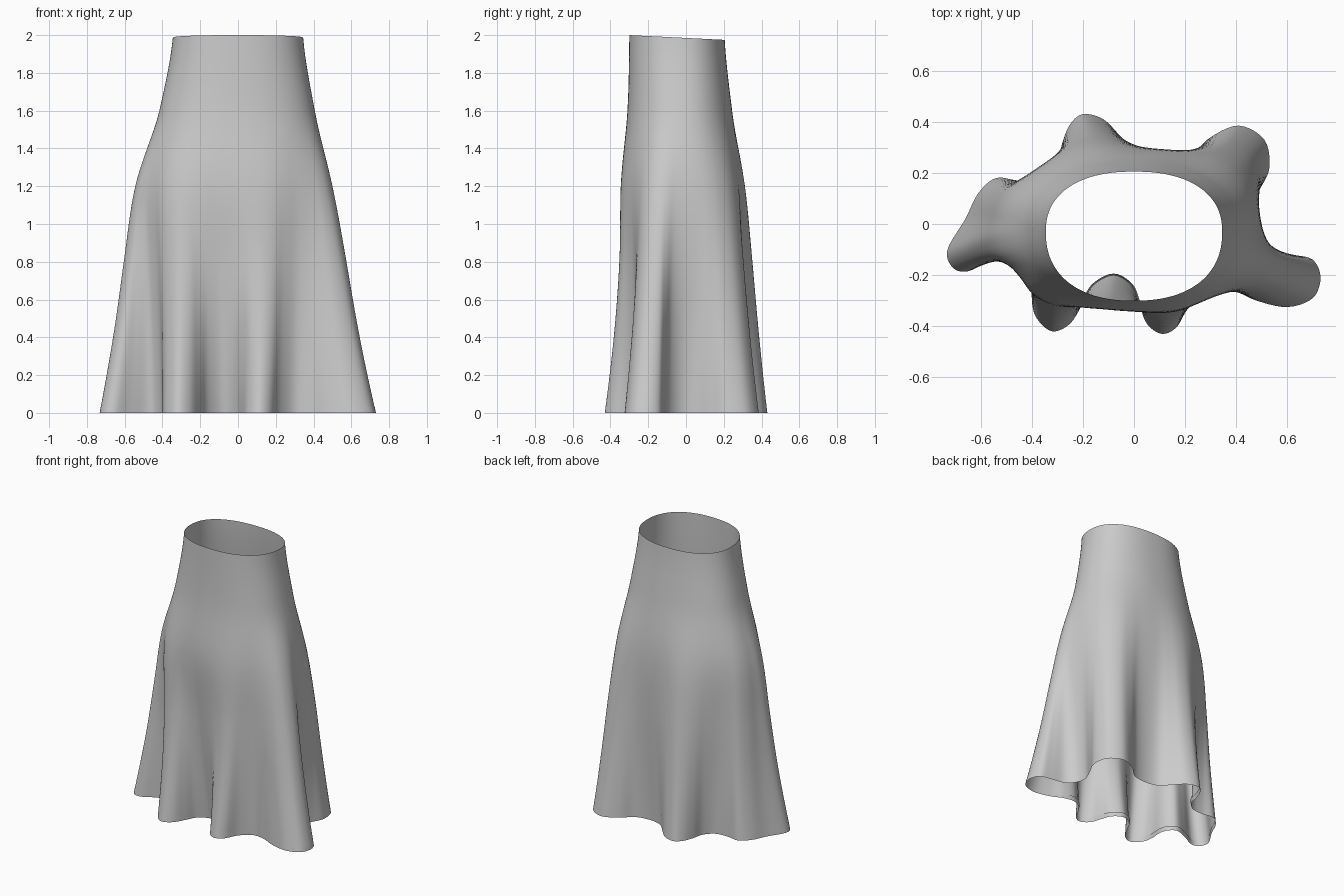
import bpy
import bmesh
import math
from mathutils import Vector

cube = bpy.data.objects.get("Cube")
if cube:
    bpy.data.objects.remove(cube, do_unlink=True)

# Hem outline seen from above, counterclockwise, in hundredths of a unit
HEM = [
    (73, -21), (70, -14), (62, -12), (52, -10), (46, -4), (45, 4), (49, 13),
    (53, 22), (51, 33), (41, 38.5), (30, 34), (22, 27), (12, 25), (2, 27),
    (-5, 34), (-12, 41), (-20, 43), (-25, 39), (-28, 32), (-30, 24),
    (-36, 18), (-45, 17), (-54, 18), (-61, 12), (-66, 2), (-73, -10),
    (-71, -17), (-65, -18.5), (-56, -14), (-46, -11), (-40, -18), (-40, -30),
    (-38, -37), (-32, -42), (-25, -39), (-20, -31), (-16, -24), (-8, -20),
    (-1, -24), (2, -31), (5, -39), (11, -43), (17, -40), (22, -31),
    (30, -25), (39, -26), (48, -30), (60, -32.5), (70, -29),
]
# Unfolded body at evenly spaced heights: half width, front depth, back depth, x shift
BODY = [
    (.53, .33, .31, 0), (.53, .33, .315, 0), (.53, .335, .315, -.005),
    (.502, .345, .30, -.015), (.412, .31, .245, -.005), (.345, .30, .205, 0),
]
HEIGHT = 2.0
STEPS = 5
ROWS = 40
MID_Y = -0.03


def spline(a, b, c, d, t):
    """Smooth curve from b to c."""
    return b + (c - a) * (t / 2) + (a * 2 - b * 5 + c * 4 - d) * (t * t / 2) \
        + (b * 3 - a - c * 3 + d) * (t ** 3 / 2)


def closed_curve(points, steps):
    n = len(points)
    return [spline(*(points[(i + k) % n] for k in (-1, 0, 1, 2)), s / steps)
            for i in range(n) for s in range(steps)]


def smoothed(points, reach):
    n = len(points)
    total = 2 * reach + 1
    return [sum((points[(i + k) % n] for k in range(-reach, reach + 1)),
                Vector((0, 0))) / total for i in range(n)]


def body_size(z):
    """Half width, front, back and shift of the body at height z."""
    last = len(BODY) - 1
    u = z / HEIGHT * last
    i = min(int(u), last - 1)
    rows = [BODY[min(max(i + k, 0), last)] for k in (-1, 0, 1, 2)]
    return [spline(*column, u - i) for column in zip(*rows)]


def body_point(angle, z):
    """Rounded oval with different front and back depth."""
    width, front, back, shift = body_size(z)
    c, s = math.cos(angle), math.sin(angle)
    depth = back - MID_Y if s > 0 else front + MID_Y
    power = 2.3
    r = (abs(c / width) ** power + abs(s / depth) ** power) ** (-1 / power)
    return Vector((shift + r * c, MID_Y + r * s))


def fold_amount(angle, z):
    """Folds fade out upwards, sooner at the middle of the front."""
    fade = 1.5 + 0.7 * max(0, -math.sin(angle)) ** 2
    return max(0, 1 - z / 1.6) ** fade


hem = closed_curve([Vector(p) / 100 for p in HEM], STEPS)
count = len(hem)

# Each hem point hangs from the body at the angle of the smoothed outline
guide = hem
for _ in range(3):
    guide = smoothed(guide, 3 * STEPS)
angles = [math.atan2(p.y - MID_Y, p.x) for p in guide]

bm = bmesh.new()


def add_ring(points, heights):
    return [bm.verts.new((p.x, p.y, h)) for p, h in zip(points, heights)]


def bridge(low, high):
    for j in range(count):
        k = (j + 1) % count
        bm.faces.new((low[j], low[k], high[k], high[j]))


# Turned-in hem edge
inner = []
for j, p in enumerate(hem):
    along = (hem[(j + 1) % count] - hem[j - 1]).normalized()
    inner.append(p + Vector((-along.y, along.x)) * 0.006)
previous = add_ring(inner, [0.03] * count)

# Skirt wall from hem to waist
for row in range(ROWS + 1):
    z = HEIGHT * row / ROWS
    ring = [body_point(a, z).lerp(p, fold_amount(a, z))
            for a, p in zip(angles, hem)]
    # The waist dips slightly at the back
    dip = 0.05 * (z / HEIGHT) ** 6
    heights = [z - dip * (p.y + 0.30) for p in ring]
    current = add_ring(ring, heights)
    bridge(previous, current)
    previous = current

mesh = bpy.data.meshes.new("skirt")
bm.to_mesh(mesh)
bm.free()
skirt = bpy.data.objects.new("skirt", mesh)
bpy.context.collection.objects.link(skirt)

# Plain grey cloth
cloth = bpy.data.materials.new("light grey cloth")
cloth.use_nodes = True
colour = (0.6, 0.6, 0.6, 1)
cloth.diffuse_color = colour
cloth.node_tree.nodes["Principled BSDF"].inputs["Base Color"].default_value = colour
mesh.materials.append(cloth)

bpy.ops.object.select_all(action="DESELECT")
skirt.select_set(True)
bpy.context.view_layer.objects.active = skirt
bpy.ops.object.shade_smooth_by_angle(angle=math.radians(50))
